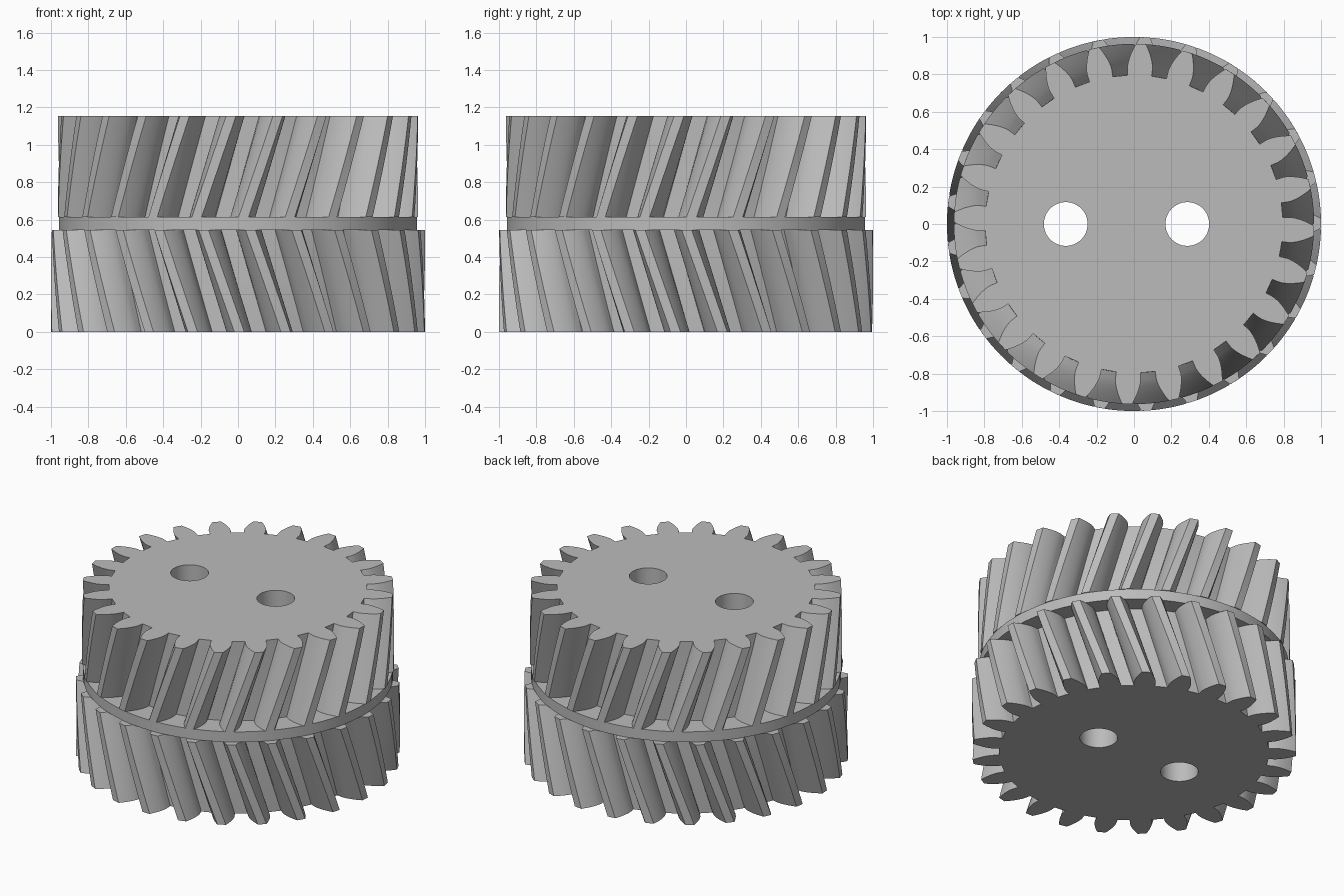
import bpy, bmesh, math

cube = bpy.data.objects.get("Cube")
if cube:
    bpy.data.objects.remove(cube, do_unlink=True)

steel = bpy.data.materials.new("plain grey")
steel.use_nodes = True
grey = (0.5, 0.5, 0.5, 1)
steel.diffuse_color = grey
steel.node_tree.nodes["Principled BSDF"].inputs["Base Color"].default_value = grey

UNIT = 1 / 27            # half the gear module
HOLES = ((-0.365, 0.0), (0.285, 0.0))
HOLE_RADIUS = 0.117
PRESSURE = math.radians(20)


def circle(radius, count, cx=0.0, cy=0.0):
    return [(cx + radius * math.cos(math.tau * i / count),
             cy + radius * math.sin(math.tau * i / count)) for i in range(count)]


def involute(angle):
    return math.tan(angle) - angle


def gear_outline(teeth):
    """Involute spur outline, first tooth centred on +x."""
    pitch, tip, root = teeth * UNIT, (teeth + 2) * UNIT, (teeth - 2.5) * UNIT
    base = pitch * math.cos(PRESSURE)
    steps = 8
    radii = [root] + [base + (tip - base) * i / steps for i in range(steps + 1)]
    flank = []
    for r in radii:
        roll = math.acos(min(1, base / r))
        flank.append((r, math.pi / (2 * teeth) + involute(PRESSURE) - involute(roll)))
    tooth = [(r, -a) for r, a in flank] + [(r, a) for r, a in reversed(flank)]
    return [(r * math.cos(a + math.tau * k / teeth), r * math.sin(a + math.tau * k / teeth))
            for k in range(teeth) for r, a in tooth]


def plate(name, outline, z0, z1, turn0=0.0, turn1=0.0, layers=1):
    """Extrude an outline with the two bores, turning it on the way up."""
    bm = bmesh.new()
    loops = [outline] + [list(reversed(circle(HOLE_RADIUS, 48, *h))) for h in HOLES]
    caps = {0: [], layers: []}
    for index, loop in enumerate(loops):
        rings = []
        for level in range(layers + 1):
            t = level / layers
            a = math.radians(turn0 + (turn1 - turn0) * t) if index == 0 else 0
            c, s = math.cos(a), math.sin(a)
            rings.append([bm.verts.new((x * c - y * s, x * s + y * c, z0 + (z1 - z0) * t))
                          for x, y in loop])
        n = len(loop)
        for low, high in zip(rings, rings[1:]):
            for i in range(n):
                j = (i + 1) % n
                bm.faces.new((low[i], low[j], high[j], high[i]))
        for level in caps:
            ring = rings[level]
            caps[level] += [bm.edges.get((ring[i], ring[(i + 1) % n])) for i in range(n)]
    for edges in caps.values():
        bmesh.ops.triangle_fill(bm, edges=edges, use_beauty=True)
    bmesh.ops.recalc_face_normals(bm, faces=bm.faces)
    mesh = bpy.data.meshes.new(name)
    bm.to_mesh(mesh)
    bm.free()
    mesh.materials.append(steel)
    obj = bpy.data.objects.new(name, mesh)
    bpy.context.collection.objects.link(obj)
    bpy.ops.object.select_all(action="DESELECT")
    obj.select_set(True)
    bpy.context.view_layer.objects.active = obj
    bpy.ops.object.shade_smooth_by_angle(angle=math.radians(30))


# Two helical gears of opposite hand with a thin disc between them
plate("lower_gear", gear_outline(25), 0, 0.545, -3.2, -14.2, 8)
plate("middle_disc", circle(0.957, 128), 0.545, 0.615)
plate("upper_gear", gear_outline(24), 0.615, 1.155, -13.2, -2.2, 8)
